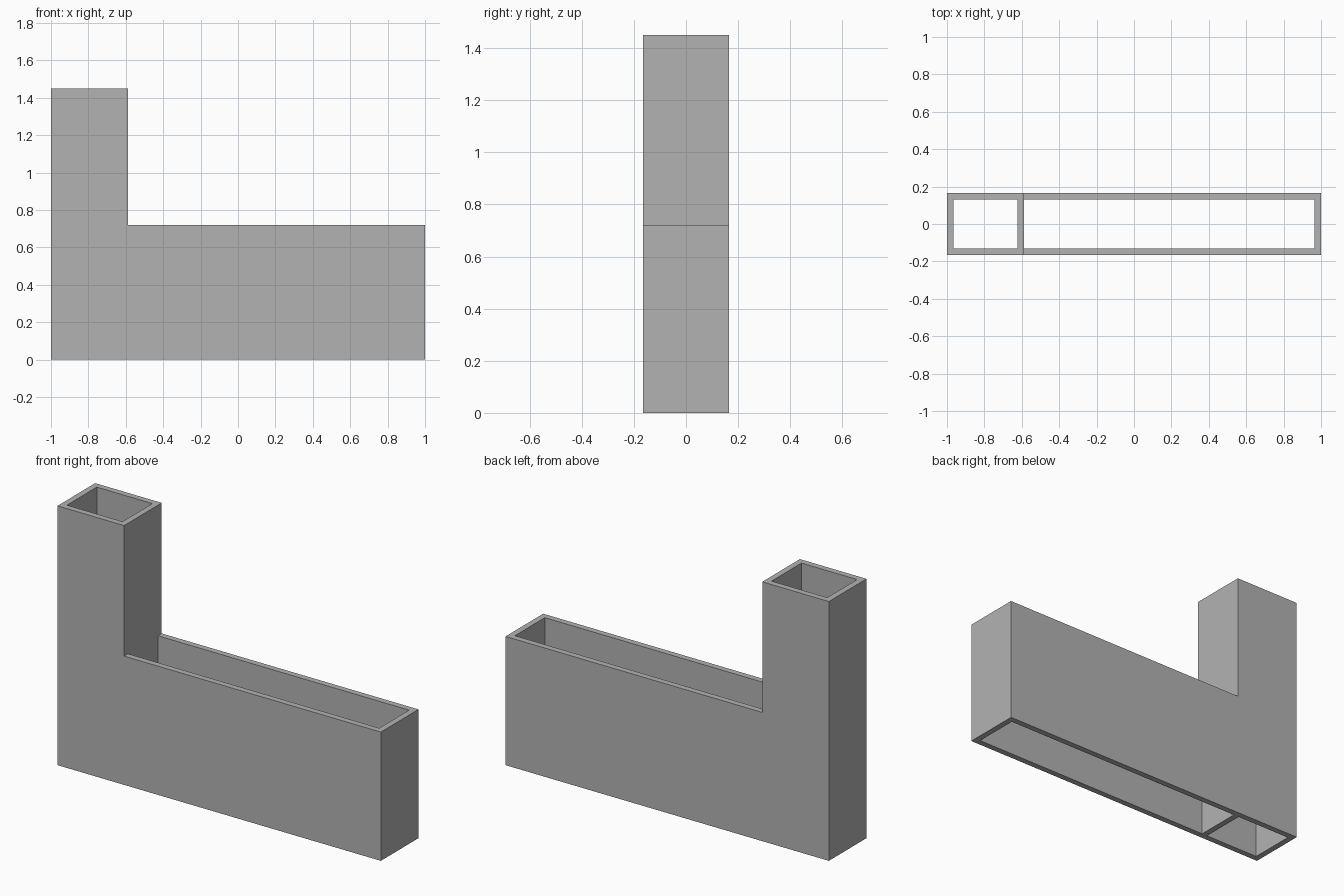
import bpy
import bmesh

cube = bpy.data.objects.get("Cube")
if cube:
    bpy.data.objects.remove(cube, do_unlink=True)

LEFT, RIGHT, STEP = -1.0, 1.0, -0.588
HALF_DEPTH, WALL = 0.166, 0.034
LOW, HIGH = 0.72, 1.45

grey = bpy.data.materials.new("plain grey")
grey.use_nodes = True
colour = (0.45, 0.45, 0.45, 1)
grey.diffuse_color = colour
grey.node_tree.nodes["Principled BSDF"].inputs["Base Color"].default_value = colour


def prism(name, outline, y0, y1):
    """Extrude an (x, z) outline from y0 to y1."""
    bm = bmesh.new()
    face = bm.faces.new([bm.verts.new((x, y0, z)) for x, z in outline])
    moved = bmesh.ops.extrude_face_region(bm, geom=[face])["geom"]
    verts = [v for v in moved if isinstance(v, bmesh.types.BMVert)]
    bmesh.ops.translate(bm, verts=verts, vec=(0, y1 - y0, 0))
    bmesh.ops.recalc_face_normals(bm, faces=bm.faces)
    mesh = bpy.data.meshes.new(name)
    bm.to_mesh(mesh)
    bm.free()
    mesh.materials.append(grey)
    obj = bpy.data.objects.new(name, mesh)
    bpy.context.collection.objects.link(obj)
    return obj


# L-shaped outer body
body = prism("hollow_l_body",
             [(LEFT, 0), (RIGHT, 0), (RIGHT, LOW), (STEP, LOW),
              (STEP, HIGH), (LEFT, HIGH)], -HALF_DEPTH, HALF_DEPTH)

# Open shafts through the tower and the long arm
shafts = {"tower_shaft": (LEFT + WALL, STEP - WALL),
          "arm_shaft": (STEP, RIGHT - WALL)}
for name, (x0, x1) in shafts.items():
    # The arm shaft stops exactly on the tower's outer wall
    outline = [(x0, -0.1), (x1, -0.1), (x1, HIGH + 0.1), (x0, HIGH + 0.1)]
    cutter = prism(name, outline, WALL - HALF_DEPTH, HALF_DEPTH - WALL)
    cutter.hide_render = True
    cut = body.modifiers.new(name, "BOOLEAN")
    cut.operation = "DIFFERENCE"
    cut.solver = "EXACT"
    cut.object = cutter
    bpy.context.view_layer.objects.active = body
    bpy.ops.object.modifier_apply(modifier=cut.name)
    bpy.data.objects.remove(cutter, do_unlink=True)
